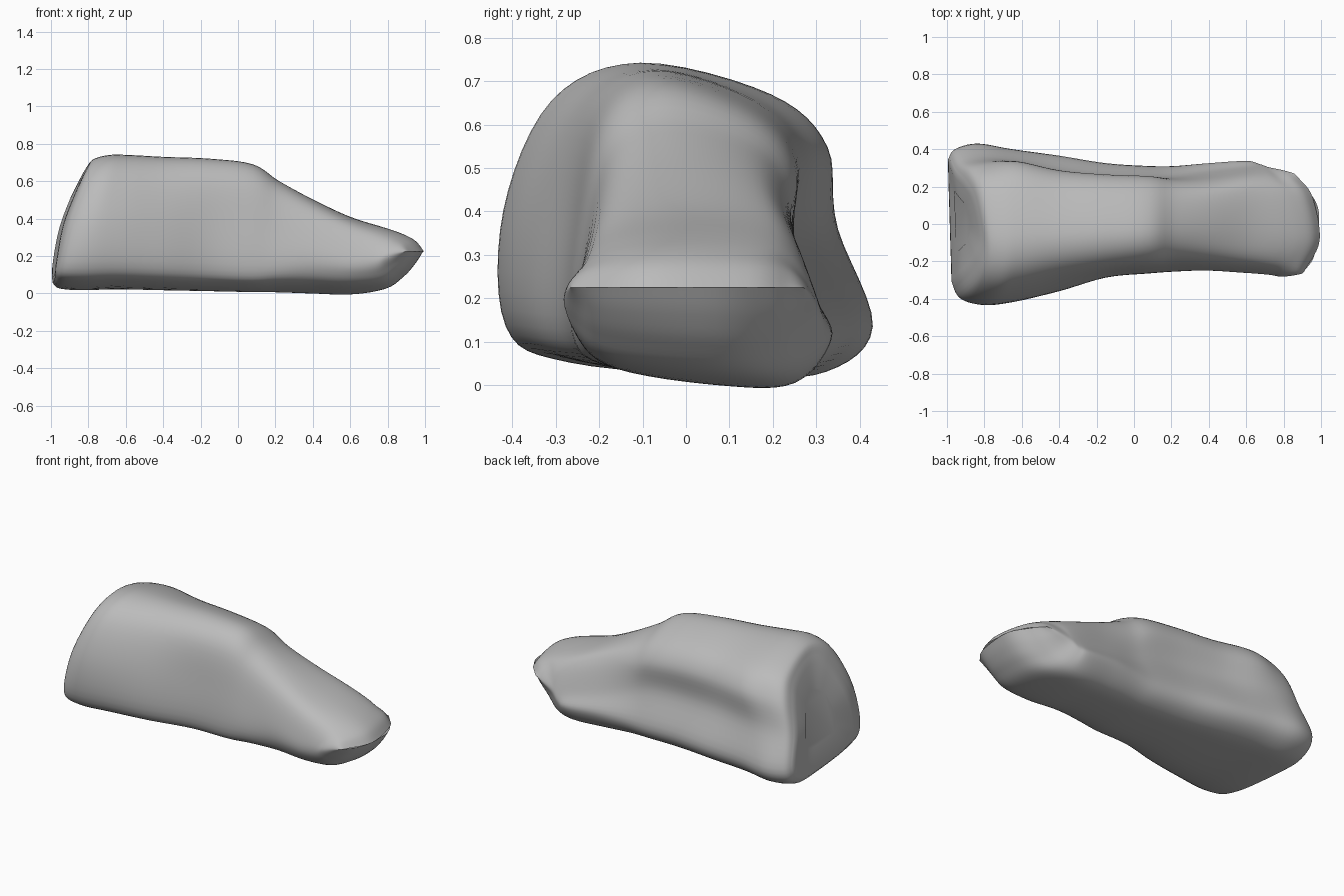
import bpy
import bmesh
import math
from mathutils import Vector

cube = bpy.data.objects.get("Cube")
if cube:
    bpy.data.objects.remove(cube)

# Cross-sections along the length:
# x, bottom, top, then y at front low / middle / upper, back upper / middle / low
STATIONS = [
    (-.985, .06, .66, -.32, -.29, -.2, .22, .28, .35),
    (-.95, .03, .715, -.39, -.38, -.28, .28, .33, .4),
    (-.83, .02, .74, -.415, -.42, -.31, .31, .35, .43),
    (-.65, .025, .74, -.4, -.4, -.29, .325, .335, .4),
    (-.4, .02, .73, -.35, -.34, -.25, .28, .285, .365),
    (-.15, .015, .72, -.28, -.27, -.215, .26, .255, .325),
    (.08, .01, .69, -.26, -.245, -.19, .25, .25, .31),
    (.22, .01, .6, -.25, -.235, -.175, .225, .255, .31),
    (.4, .005, .5, -.24, -.24, -.18, .22, .28, .325),
    (.6, 0, .405, -.25, -.255, -.195, .24, .305, .335),
    (.8, .025, .345, -.25, -.27, -.21, .25, .31, .315),
    (.9, .09, .31, -.255, -.28, -.22, .24, .3, .285),
    (.96, .16, .275, -.25, -.275, -.23, .24, .285, .27),
    (1, .225, .225, -.25, -.265, -.24, .24, .27, .25),
]


def ramp(x, start, end):
    return min(1, max(0, (x - start) / (end - start)))


def section(x, low, high, fl, fm, ft, bt, bm, bl):
    """Control loop: the heel leans in, the toe is rounded in plan."""
    flat = ramp(x, .1, .5)
    outline = [(fl * .65, .045 + .05 * flat), (fl, .16 + .12 * flat), (fm, .53), (ft, .88),
               (ft * .5 + bt * .15, 1), (bt * .6, .9 + .09 * flat),
               (bt, .73 + .13 * flat), (bm, .47), (bl, .16 + .1 * flat),
               (bl * .75, .015), (bl * .25, 0)]
    heel = ramp(x, -.5, -.9)
    toe = ramp(x, .6, .9)
    return [Vector((x + heel * (.17 * h * h - .03 * y) - toe * 1.7 * (y + .02) ** 2,
                    y, low + h * (high - low)))
            for y, h in outline]


def spline(a, b, c, d, t):
    """Catmull-Rom interpolation between b and c."""
    return (b * 2 + (c - a) * t + (a * 2 - b * 5 + c * 4 - d) * t ** 2
            + (b * 3 - a - c * 3 + d) * t ** 3) / 2


def refine(points, steps, closed):
    n = len(points)
    result = []
    for i in range(n if closed else n - 1):
        ids = [i + k for k in (-1, 0, 1, 2)]
        ids = [k % n if closed else min(n - 1, max(0, k)) for k in ids]
        result += [spline(*[points[k] for k in ids], s / steps) for s in range(steps)]
    return result if closed else result + [points[-1]]


# Smooth each loop, then smooth lengthwise; the last loop is a flat toe edge
loops = [refine(section(*s), 6, True) for s in STATIONS]
rails = [refine(list(rail), 5, False) for rail in zip(*loops)]
rings = [list(r) for r in zip(*rails)]


def shrink(ring, factor, push):
    centre = sum(ring, Vector()) / len(ring)
    return [centre.lerp(p, factor) + Vector((push, 0, 0)) for p in ring]


# Slightly dished heel cap
rings = [shrink(rings[0], f, push) for f, push in ((.5, 0), (.88, -.005))] + rings

bm = bmesh.new()
verts = [[bm.verts.new(p) for p in ring] for ring in rings]
for a, b in zip(verts, verts[1:]):
    for i in range(len(a)):
        j = (i + 1) % len(a)
        bm.faces.new((a[i], a[j], b[j], b[i]))
bm.faces.new(verts[0])
bmesh.ops.recalc_face_normals(bm, faces=bm.faces)

mesh = bpy.data.meshes.new("body")
bm.to_mesh(mesh)
bm.free()
body = bpy.data.objects.new("body", mesh)
bpy.context.collection.objects.link(body)

# Plain grey
grey = bpy.data.materials.new("plain grey")
grey.use_nodes = True
colour = (.5, .5, .5, 1)
grey.diffuse_color = colour
grey.node_tree.nodes["Principled BSDF"].inputs["Base Color"].default_value = colour
mesh.materials.append(grey)

bpy.context.view_layer.objects.active = body
body.select_set(True)
bpy.ops.object.shade_smooth_by_angle(angle=math.radians(50))
